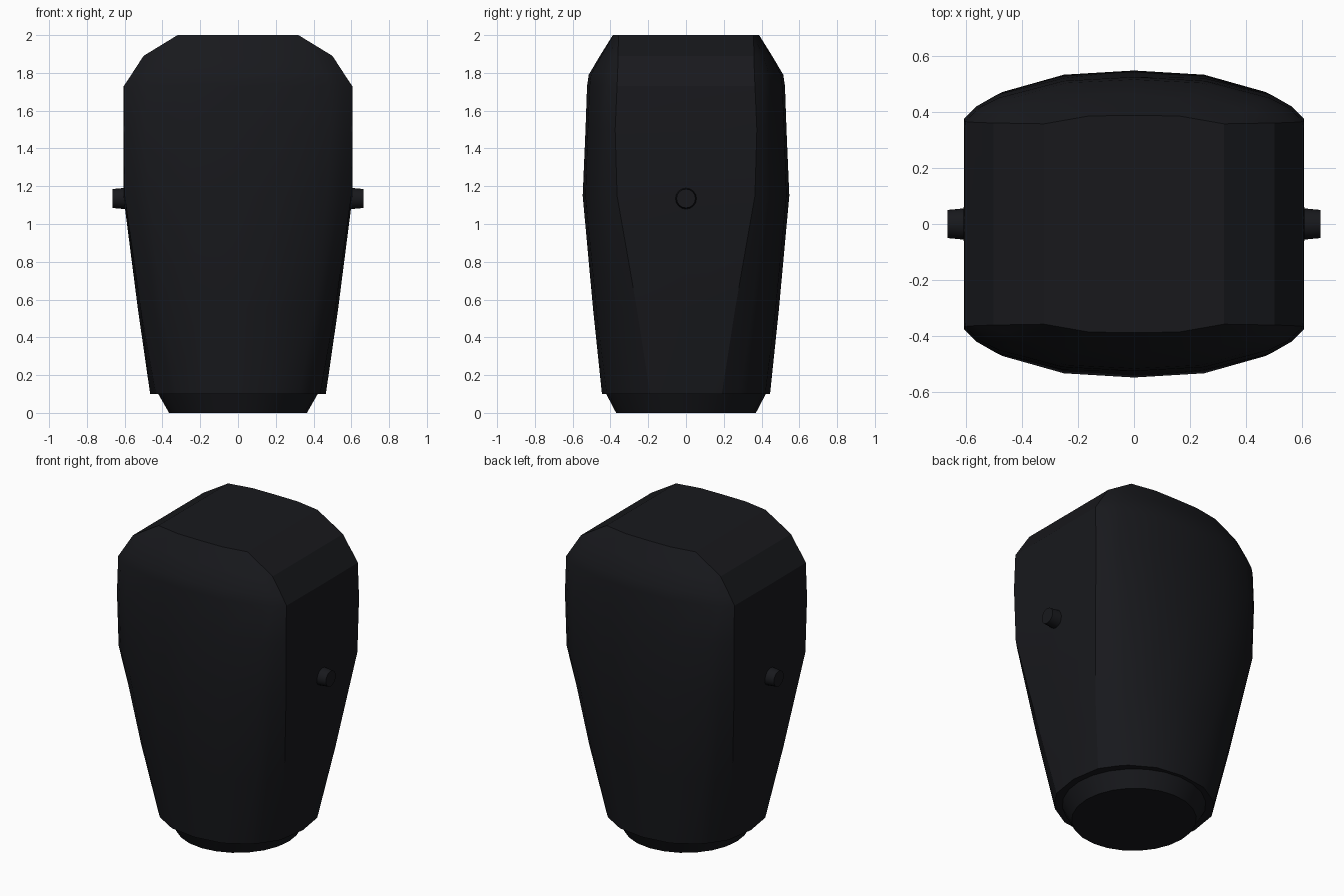
import bpy, bmesh, math

if "Cube" in bpy.data.objects:
    bpy.data.objects.remove(bpy.data.objects["Cube"])

mat = bpy.data.materials.new("dark_shell")
mat.diffuse_color = (0.009, 0.0095, 0.012, 1)
mat.use_nodes = True
mat.node_tree.nodes["Principled BSDF"].inputs["Base Color"].default_value = mat.diffuse_color


def finish(obj, angle=25):
    obj.data.materials.append(mat)
    bpy.ops.object.select_all(action='DESELECT')
    obj.select_set(True)
    bpy.context.view_layer.objects.active = obj
    bpy.ops.object.shade_smooth_by_angle(angle=math.radians(angle))


def ring_from_quarter(q):
    """Mirror a quarter outline, running from +x to +y, into a closed ring."""
    half = q + [(-x, y) for x, y in reversed(q[:-1])]
    return half + [(x, -y) for x, y in reversed(half[1:-1])]


def loft(name, sections):
    bm = bmesh.new()
    rings = [[bm.verts.new((x, y, z)) for x, y in ring_from_quarter(q)]
             for z, q in sections]
    n = len(rings[0])
    for a, b in zip(rings, rings[1:]):
        for i in range(n):
            j = (i + 1) % n
            bm.faces.new((a[i], a[j], b[j], b[i]))
    bm.faces.new(rings[0][::-1])
    bm.faces.new(rings[-1])
    bmesh.ops.remove_doubles(bm, verts=bm.verts, dist=0.0005)
    bmesh.ops.recalc_face_normals(bm, faces=bm.faces)
    me = bpy.data.meshes.new(name)
    bm.to_mesh(me)
    bm.free()
    obj = bpy.data.objects.new(name, me)
    bpy.context.collection.objects.link(obj)
    finish(obj)
    return obj


# Tapered shell: round at the foot, boxy with broken corners at the shoulders
loft("body_shell", [
    (0.10, [(.465, 0), (.435, .19), (.37, .285), (.325, .335), (.18, .42), (0, .445)]),
    (0.55, [(.53, 0), (.515, .26), (.45, .35), (.405, .39), (.21, .475), (0, .492)]),
    (1.15, [(.607, 0), (.60, .365), (.54, .425), (.47, .47), (.25, .532), (0, .547)]),
    (1.50, [(.607, 0), (.605, .375), (.56, .42), (.49, .46), (.25, .52), (0, .532)]),
    (1.73, [(.605, 0), (.603, .365), (.55, .415), (.48, .45), (.25, .51), (0, .524)]),
    (1.79, [(.565, 0), (.565, .362), (.52, .405), (.46, .44), (.24, .503), (0, .515)]),
    (1.89, [(.50, 0), (.50, .36), (.46, .385), (.41, .41), (.21, .448), (0, .456)]),
    (2.00, [(.32, 0), (.32, .357), (.32, .357), (.32, .357), (.16, .385), (0, .387)]),
])

# Chamfered foot ring set in below the shell
def arc(r, ry):
    return [(r * math.cos(math.radians(a)), ry * math.sin(math.radians(a)))
            for a in range(0, 91, 15)]


loft("foot_ring", [(0, arc(.365, .37)), (.105, arc(.425, .425))])

# Side pivots
for side, name in ((1, "pivot_right"), (-1, "pivot_left")):
    bpy.ops.mesh.primitive_cone_add(
        vertices=16, radius1=.06, radius2=.05, depth=.105,
        location=(side * .6125, 0, 1.135), rotation=(0, side * math.pi / 2, 0))
    pivot = bpy.context.object
    pivot.name = name
    finish(pivot, 30)
